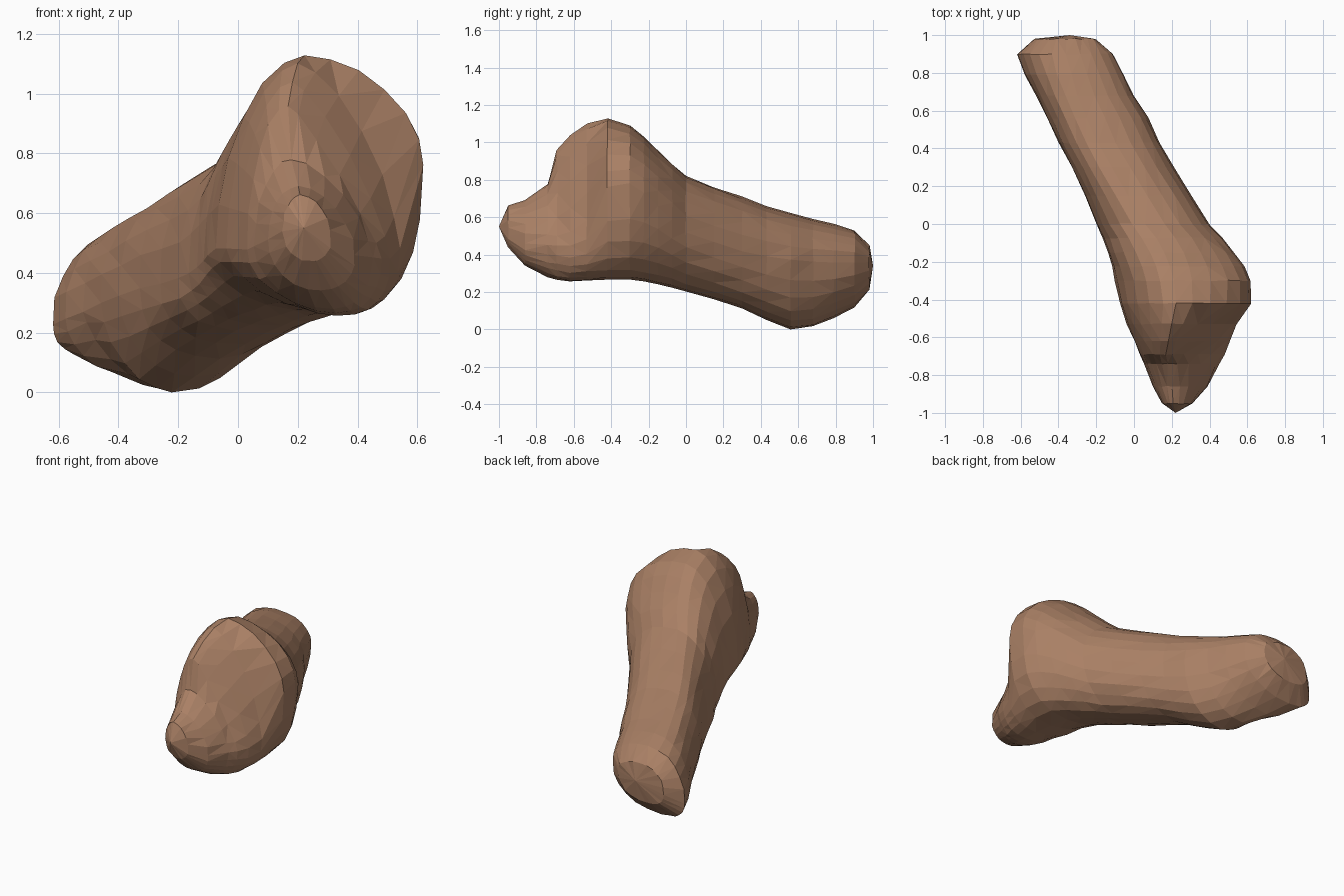
import bpy, bmesh, math, random
from mathutils import Vector

if "Cube" in bpy.data.objects:
    bpy.data.objects.remove(bpy.data.objects["Cube"])

random.seed(4)
SIDES = 24

# Cross-sections along the bone: y, then (x, z) of the left, top, right and bottom extremes
sections = [
    (0.98, -.53, .29, -.36, .45, -.20, .36, -.40, .21),
    (0.90, -.62, .23, -.36, .53, -.11, .36, -.46, .12),
    (0.68, -.52, .27, -.30, .59, .00, .36, -.28, .015),
    (0.56, -.46, .30, -.25, .62, .075, .37, -.22, .00),
    (0.30, -.33, .35, -.12, .71, .21, .42, -.06, .115),
    (0.00, -.20, .38, .06, .82, .40, .52, .10, .20),
    (-.15, -.14, .42, .16, .96, .53, .66, .19, .24),
    (-.30, -.10, .46, .21, 1.09, .62, .78, .27, .265),
    (-.42, -.075, .48, .22, 1.13, .62, .76, .30, .268),
    (-.53, -.04, .48, .20, 1.10, .54, .48, .32, .26),
    (-.62, .00, .48, .18, 1.04, .51, .45, .33, .256),
    (-.69, .03, .48, .17, .96, .48, .45, .33, .265),
    (-.74, .055, .49, .18, .78, .45, .45, .32, .28),
    (-.86, .10, .51, .20, .69, .39, .46, .28, .34),
    (-.95, .15, .54, .21, .66, .31, .50, .24, .44),
]
# Corner shape along y (1 = round, 2 = straight): upper left, upper right, lower left, lower right
corners = [
    (1.00, .9, .9, .9, .9), (.90, .9, .9, .8, .9), (.68, .9, .9, 1.4, .9),
    (.56, .9, .9, 1.15, .9), (.30, .9, .9, .85, .95), (0, .95, .9, .75, 1),
    (-.15, 1, .95, .85, .9), (-.30, 1.1, 1.05, 1.1, .75), (-.42, 1.1, 1.1, 1.2, .75),
    (-.53, 1.1, 1.3, 1.2, .75), (-.62, 1.1, 1.55, 1.2, .8), (-.69, 1.05, 1.75, 1.1, .9),
    (-.74, 1, 1.3, 1.05, .9), (-1.0, .9, .9, .9, .9),
]


def corner_shape(y):
    for a, b in zip(corners, corners[1:]):
        if b[0] <= y <= a[0]:
            t = (a[0] - y) / (a[0] - b[0])
            return [p + (q - p) * t for p, q in zip(a[1:], b[1:])]


def spline(a, b, c, d):
    return tuple((-p + 9 * q + 9 * r - s) / 16 for p, q, r, s in zip(a, b, c, d))


def ring_points(s):
    y, xl, zl, xt, zt, xr, zr, xb, zb = s
    ul, ur, ll, lr = corner_shape(y)
    pts = []
    for i in range(SIDES):
        t = 2 * math.pi * i / SIDES
        c, n = math.cos(t), math.sin(t)
        up, right = n >= 0, c >= 0
        e = (ur if right else ul) if up else (lr if right else ll)
        xm, zm = (xt if up else xb), (zr if right else zl)
        x = xm + ((xr if right else xl) - xm) * abs(c) ** e
        z = zm + ((zt if up else zb) - zm) * abs(n) ** e
        pts.append(Vector((x, y, z)))
    return pts


# Add in-between sections where the spacing is long
dense = []
for i, s in enumerate(sections):
    dense.append(s)
    if i + 1 < len(sections) and s[0] - sections[i + 1][0] > 0.13:
        prev = sections[max(i - 1, 0)]
        nxt = sections[min(i + 2, len(sections) - 1)]
        mid_y = (s[0] + sections[i + 1][0]) / 2
        dense.append((mid_y,) + spline(prev, s, sections[i + 1], nxt)[1:])

# Lofted bone with pointed caps
bm = bmesh.new()
rings = []
for s in dense:
    ring = []
    for p in ring_points(s):
        q = p + Vector([random.uniform(-.003, .003) for _ in range(3)])
        q.z = max(q.z, 0)
        ring.append(bm.verts.new(q))
    rings.append(ring)
for a, b in zip(rings, rings[1:]):
    for i in range(SIDES):
        k = (i + 1) % SIDES
        bm.faces.new((a[i], a[k], b[k], b[i]))
for ring, tip in ((rings[0], (-.34, 1.0, .34)), (rings[-1], (.22, -1.0, .55))):
    v = bm.verts.new(tip)
    for i in range(SIDES):
        bm.faces.new((ring[i], ring[(i + 1) % SIDES], v))
bmesh.ops.triangulate(bm, faces=bm.faces[:], quad_method='SHORT_EDGE')
bmesh.ops.recalc_face_normals(bm, faces=bm.faces[:])

mesh = bpy.data.meshes.new("bone")
bm.to_mesh(mesh)
bm.free()
bone = bpy.data.objects.new("bone", mesh)
bpy.context.collection.objects.link(bone)

mat = bpy.data.materials.new("tan brown")
mat.diffuse_color = (0.40, 0.216, 0.13, 1)
mat.use_nodes = True
mat.node_tree.nodes["Principled BSDF"].inputs["Base Color"].default_value = mat.diffuse_color
mesh.materials.append(mat)
